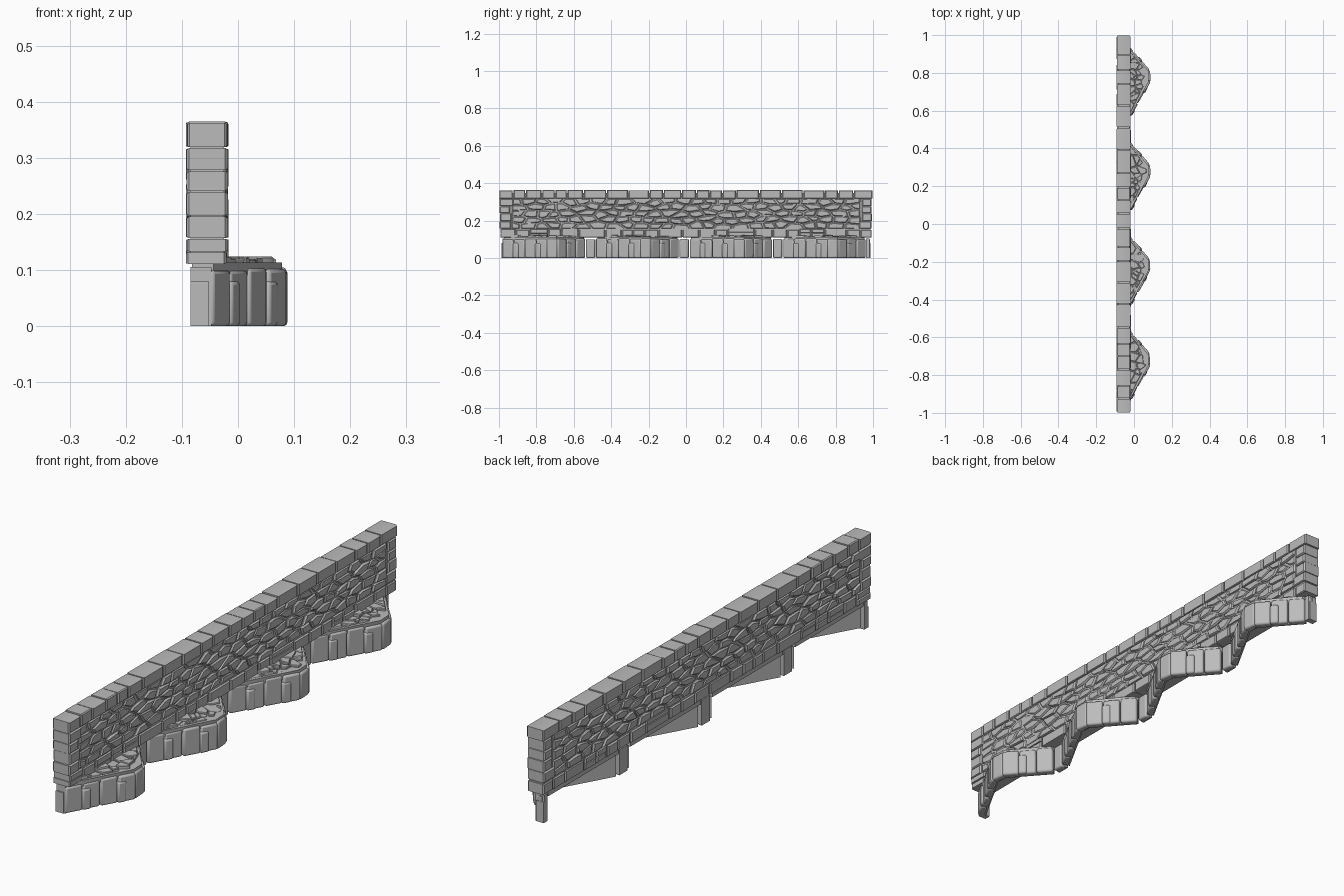
import bpy, bmesh, math, random
from mathutils import Vector, Matrix

random.seed(4)
R = random.uniform
if "Cube" in bpy.data.objects:
    bpy.data.objects.remove(bpy.data.objects["Cube"])

stone = bpy.data.materials.new("grey stone")
stone.use_nodes = True
stone.diffuse_color = (0.5, 0.5, 0.5, 1)
stone.node_tree.nodes["Principled BSDF"].inputs["Base Color"].default_value = (0.5, 0.5, 0.5, 1)

WALL_X = -0.055


def finish(name, bm, bevel=0):
    bmesh.ops.recalc_face_normals(bm, faces=bm.faces)
    me = bpy.data.meshes.new(name)
    bm.to_mesh(me)
    bm.free()
    me.materials.append(stone)
    ob = bpy.data.objects.new(name, me)
    bpy.context.collection.objects.link(ob)
    if bevel:
        m = ob.modifiers.new("worn edges", "BEVEL")
        m.width, m.segments = bevel, 2
    bpy.ops.object.select_all(action="DESELECT")
    ob.select_set(True)
    bpy.context.view_layer.objects.active = ob
    bpy.ops.object.shade_smooth_by_angle(angle=math.radians(35))
    return ob


def shrink(poly, d):
    c = sum(poly, Vector((0, 0))) / len(poly)
    return [p + (c - p) * min(0.45, d / max((c - p).length, 1e-5)) for p in poly]


def prism(bm, poly, lo, hi, chamfer, place):
    """Extrude a polygon from lo to hi, with chamfered ends."""
    inner = shrink(poly, chamfer) if chamfer else poly
    rings = [(inner, lo), (poly, lo + chamfer * 0.8), (poly, hi - chamfer * 0.8), (inner, hi)]
    if not chamfer:
        rings = [rings[0], rings[-1]]
    loops = [[bm.verts.new(place(p.x, p.y, d)) for p in ring] for ring, d in rings]
    n = len(poly)
    for a, b in zip(loops, loops[1:]):
        for i in range(n):
            j = (i + 1) % n
            bm.faces.new((a[i], a[j], b[j], b[i]))
    bm.faces.new(loops[0])
    bm.faces.new(loops[-1])


def on_wall(y, z, d):
    return (WALL_X + d, y, z)


def on_floor(x, y, z):
    return (x, y, z)


def rect(a0, a1, b0, b1):
    return [Vector(p) for p in ((a0, b0), (a1, b0), (a1, b1), (a0, b1))]


def clip(poly, point, normal):
    """Keep the part of a polygon behind a line."""
    out = []
    for p, q in zip(poly, poly[1:] + poly[:1]):
        dp, dq = (p - point).dot(normal), (q - point).dot(normal)
        if dp <= 0:
            out.append(p)
        if dp * dq < 0:
            out.append(p.lerp(q, dp / (dp - dq)))
    return out


def rubble(outline, seeds, stretch):
    """Split an outline into irregular stones, one around each seed."""
    for s in seeds:
        cell = outline
        for t in seeds:
            if t is not s:
                d = t - s
                cell = clip(cell, (s + t) / 2, Vector((d.x * stretch, d.y)))
                if len(cell) < 3:
                    break
        if len(cell) >= 3:
            yield cell


def courses(y0, y1, short, long):
    """Random stone lengths that exactly fill a row."""
    cuts = [y0]
    while cuts[-1] < y1:
        cuts.append(cuts[-1] + R(short, long))
    k = (y1 - y0) / (cuts[-1] - y0)
    cuts = [y0 + (c - y0) * k for c in cuts]
    return zip(cuts, cuts[1:])


def box(bm, centre, size, angle=0):
    bmesh.ops.create_cube(bm, size=1, matrix=Matrix.Translation(centre)
                          @ Matrix.Rotation(angle, 4, "Z") @ Matrix.Diagonal((*size, 1)))


# Mortar core of the wall
bm = bmesh.new()
box(bm, (WALL_X, 0, 0.23), (0.06, 1.975, 0.235))
finish("wall_core", bm)

# Coping stones
bm = bmesh.new()
for a, b in courses(-1, 1, 0.06, 0.13):
    prism(bm, rect(a + 0.002, b - 0.003, 0.319, 0.365 - R(0, 0.004)),
          -0.038 + R(0, 0.003), 0.038 - R(0, 0.003), 0.005, on_wall)
finish("coping_stones", bm)

# Squared bottom courses
bm = bmesh.new()
for a, b in courses(-0.995, 0.995, 0.06, 0.15):
    split = R(0.125, 0.14)
    rows = [(0.11, split), (split, 0.156)] if R(0, 1) < 0.4 else [(0.11, 0.152)]
    for lo, hi in rows:
        prism(bm, rect(a + 0.002, b - 0.002, lo + 0.001, hi - 0.001),
              -R(0.034, 0.038), R(0.034, 0.038), 0.005, on_wall)
finish("bottom_course", bm)

# Quoins stacked at both ends
bm = bmesh.new()
levels = [0.156, 0.196, 0.24, 0.277, 0.318]
for side in (-1, 1):
    for lo, hi in zip(levels, levels[1:]):
        a, b = sorted((side * R(0.92, 0.945), side * R(0.99, 0.998)))
        prism(bm, rect(a, b, lo + 0.001, hi - 0.001), -0.037, 0.037, 0.006, on_wall)
finish("end_quoins", bm)

# Irregular rubble between the courses
bm = bmesh.new()
columns, rows = 25, 5
seeds = [Vector((-0.94 + 1.88 * (c + 0.25 + 0.5 * (r % 2) + R(-0.3, 0.3)) / columns,
                 0.156 + 0.162 * (r + 0.5 + R(-0.35, 0.35)) / rows))
         for c in range(columns) for r in range(rows)]
for cell in rubble(rect(-0.935, 0.935, 0.156, 0.318), seeds, 0.2):
    prism(bm, shrink(cell, 0.003), -R(0.033, 0.038), R(0.033, 0.038), 0.007, on_wall)
finish("rubble_stones", bm)

# Zigzag base: outer line of one bay, and how many blocks stand on each leg
bay = [Vector(p) for p in ((-0.045, -0.985), (0.09, -0.745), (0.086, -0.685),
                           (-0.045, -0.535), (-0.045, -0.485))]
counts = (4, 1, 3, 1)
T = 0.026
blocks, backing, deck, filler = (bmesh.new() for _ in range(4))
for k in range(4):
    path = [p + Vector((0, 0.5 * k)) for p in bay]
    for p, q, n in zip(path, path[1:], counts):
        if q.y > 0.99:
            q = Vector((q.x, 0.985))
        d = q - p
        angle = math.atan2(d.y, d.x)
        inward = Vector((-d.y, d.x)).normalized()
        for i in range(n):
            c = p.lerp(q, (i + 0.5) / n) + inward * (T / 2 + R(0, 0.004))
            h = R(0.1, 0.106)
            box(blocks, (c.x, c.y, h / 2), (d.length / n - 0.003, T, h), angle)
            # Thicker foot or shoulder on some blocks
            if n > 1 and i % 2:
                c = p.lerp(q, (i + 0.2) / n) + inward * (T / 2 - 0.002)
                box(blocks, (c.x, c.y, 0.04), (d.length / n * 0.5, T, 0.08), angle)
        c = (p + q) / 2 + inward * T
        box(backing, (c.x, c.y, 0.051), (d.length, 0.012, 0.098), angle)
    # Deck under the wall and loose stones on the ledge
    plan = [Vector((-0.085, path[0].y))] + path[:4] + [Vector((-0.085, path[3].y))]
    prism(deck, shrink(plan, 0.012), 0.09, 0.113, 0, on_floor)
    ledge = [Vector((-0.025, path[0].y + 0.06)), path[1] + Vector((-0.02, 0.01)),
             path[2] + Vector((-0.02, -0.005)), Vector((-0.025, path[3].y - 0.045))]
    seeds = [Vector((-0.02 + 0.095 * R(0, 1), path[0].y + R(0.06, 0.4))) for _ in range(34)]
    for cell in rubble(ledge, seeds, 1):
        mid = sum(cell, Vector((0, 0))) / len(cell)
        top = R(0.113, 0.124) if mid.x < 0.04 else R(0.107, 0.112)
        prism(filler, shrink(cell, 0.002), 0.095, top, 0.003, on_floor)

finish("base_blocks", blocks, 0.007)
finish("base_backing", backing)
finish("base_deck", deck)
finish("ledge_stones", filler)

# End posts closing the base
bm = bmesh.new()
for side in (-1, 1):
    box(bm, (-0.066, side * 0.972, 0.0525), (0.038, 0.02, 0.105))
    box(bm, (-0.069, side * 0.98, 0.04), (0.032, 0.012, 0.08))
finish("base_end_posts", bm)
